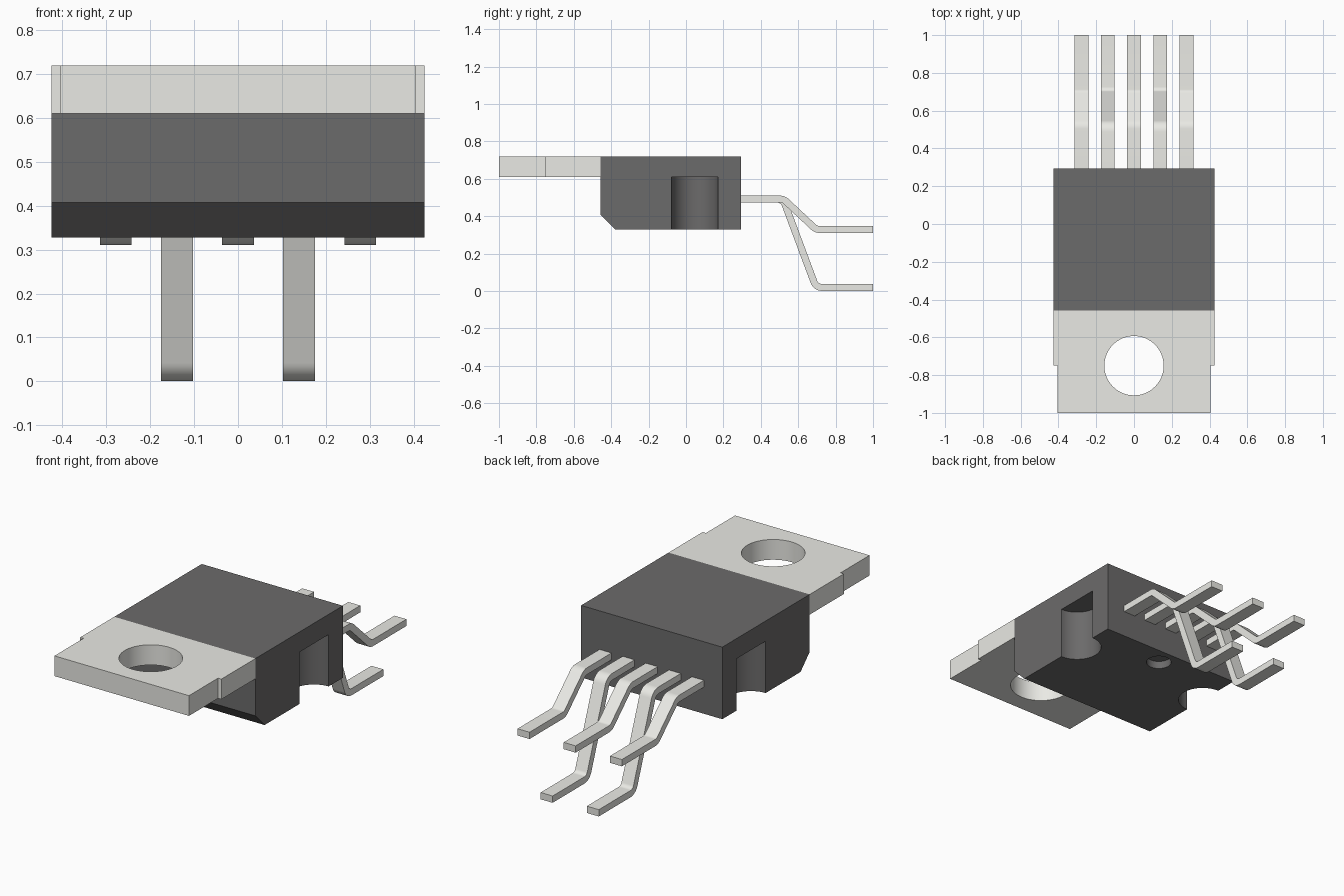
import bpy
from math import pi
from mathutils import Vector

if "Cube" in bpy.data.objects:
    bpy.data.objects.remove(bpy.data.objects["Cube"])


def material(name, rgb):
    m = bpy.data.materials.new(name)
    m.diffuse_color = (*rgb, 1)
    m.use_nodes = True
    m.node_tree.nodes["Principled BSDF"].inputs["Base Color"].default_value = m.diffuse_color
    return m


METAL = material("metal", (0.82, 0.82, 0.78))
PLASTIC = material("plastic", (0.148, 0.145, 0.145))


def make_object(name, verts, faces, mat):
    me = bpy.data.meshes.new(name)
    me.from_pydata(verts, [], faces)
    me.materials.append(mat)
    ob = bpy.data.objects.new(name, me)
    bpy.context.collection.objects.link(ob)
    return ob


def prism(name, profile, place, lo, hi, mat):
    """Extrude a 2D profile from lo to hi; place maps (a, b, depth) to xyz."""
    n = len(profile)
    verts = [place(a, b, d) for d in (lo, hi) for a, b in profile]
    faces = [(i, (i + 1) % n, n + (i + 1) % n, n + i) for i in range(n)]
    faces += [tuple(range(n))[::-1], tuple(range(n, 2 * n))]
    return make_object(name, verts, faces, mat)


def cut_cylinder(ob, x, y, r, z0, z1):
    bpy.ops.mesh.primitive_cylinder_add(vertices=64, radius=r, depth=z1 - z0,
                                        location=(x, y, (z0 + z1) / 2))
    cutter = bpy.context.object
    cutter.hide_render = True
    cutter.data.materials.append(ob.data.materials[0])
    mod = ob.modifiers.new("cut", 'BOOLEAN')
    mod.operation, mod.solver, mod.object = 'DIFFERENCE', 'EXACT', cutter
    bpy.context.view_layer.objects.active = ob
    bpy.ops.object.modifier_apply(modifier=mod.name)
    bpy.data.objects.remove(cutter)


def smooth(ob):
    bpy.ops.object.select_all(action='DESELECT')
    ob.select_set(True)
    bpy.context.view_layer.objects.active = ob
    bpy.ops.object.shade_smooth_by_angle(angle=pi / 6)


# Plastic body: side profile with a front chamfer, extruded across x
body = prism("body", [(-0.457, 0.72), (-0.457, 0.408), (-0.378, 0.328),
                      (0.295, 0.328), (0.295, 0.72)],
             lambda a, b, d: (d, a, b), -0.425, 0.425, PLASTIC)
for side in (-1, 1):
    cut_cylinder(body, side * 0.425, 0.047, 0.125, 0.2, 0.61)  # side notches
cut_cylinder(body, 0, 0.2, 0.064, 0.2, 0.37)                   # mould mark
smooth(body)

# Metal tab with stepped edges and mounting hole
half = [(0.405, -1), (0.405, -0.75), (0.425, -0.75), (0.425, -0.457)]
tab = prism("mounting_tab", half + [(-x, y) for x, y in reversed(half)],
            lambda a, b, d: (a, b, d), 0.61, 0.72, METAL)
cut_cylinder(tab, 0, -0.75, 0.157, 0.5, 0.8)
smooth(tab)


def fillet_path(pts, r, steps=8):
    """Round the inner corners; return (point, normal) pairs in the yz plane."""
    pts = [Vector(p) for p in pts]
    normal = lambda d: Vector((-d.y, d.x))
    out = [(pts[0], normal((pts[1] - pts[0]).normalized()))]
    for p, c, n in zip(pts, pts[1:], pts[2:]):
        d0, d1 = (c - p).normalized(), (n - c).normalized()
        turn = d0.angle_signed(d1)  # clockwise positive
        s = 1 if turn < 0 else -1
        n0, n1 = normal(d0) * s, normal(d1) * s
        bis = (n0 + n1).normalized()
        centre = c + bis * (r / bis.dot(n0))
        for i in range(steps + 1):
            m = n0.slerp(n1, i / steps)
            out.append((centre - m * r, m * s))
    return out + [(pts[-1], normal((pts[-1] - pts[-2]).normalized()))]


# Bent leads: rectangular section swept along a rounded path
def lead(name, x, path, w=0.036, t=0.0185):
    verts, faces = [], []
    rings = fillet_path(path, 0.045)
    for p, n in rings:
        for sx, sn in ((-1, -1), (1, -1), (1, 1), (-1, 1)):
            q = p + n * (t * sn)
            verts.append((x + sx * w, q.x, q.y))
    for k in range(len(rings) - 1):
        for i in range(4):
            a, b = 4 * k + i, 4 * k + (i + 1) % 4
            faces.append((a, b, b + 4, a + 4))
    e = 4 * (len(rings) - 1)
    faces += [(3, 2, 1, 0), (e, e + 1, e + 2, e + 3)]
    ob = make_object(name, verts, faces, METAL)
    ob.data.flip_normals() if ob.data.polygons[-1].normal.y < 0 else None
    smooth(ob)


UPPER = [(0.285, 0.4915), (0.522, 0.4915), (0.695, 0.3295), (1.0, 0.3295)]
LOWER = [(0.285, 0.4915), (0.519, 0.4915), (0.695, 0.0195), (1.0, 0.0195)]
for i in range(5):
    lead(f"lead_{i + 1}", (i - 2) * 0.139, LOWER if i % 2 else UPPER)
